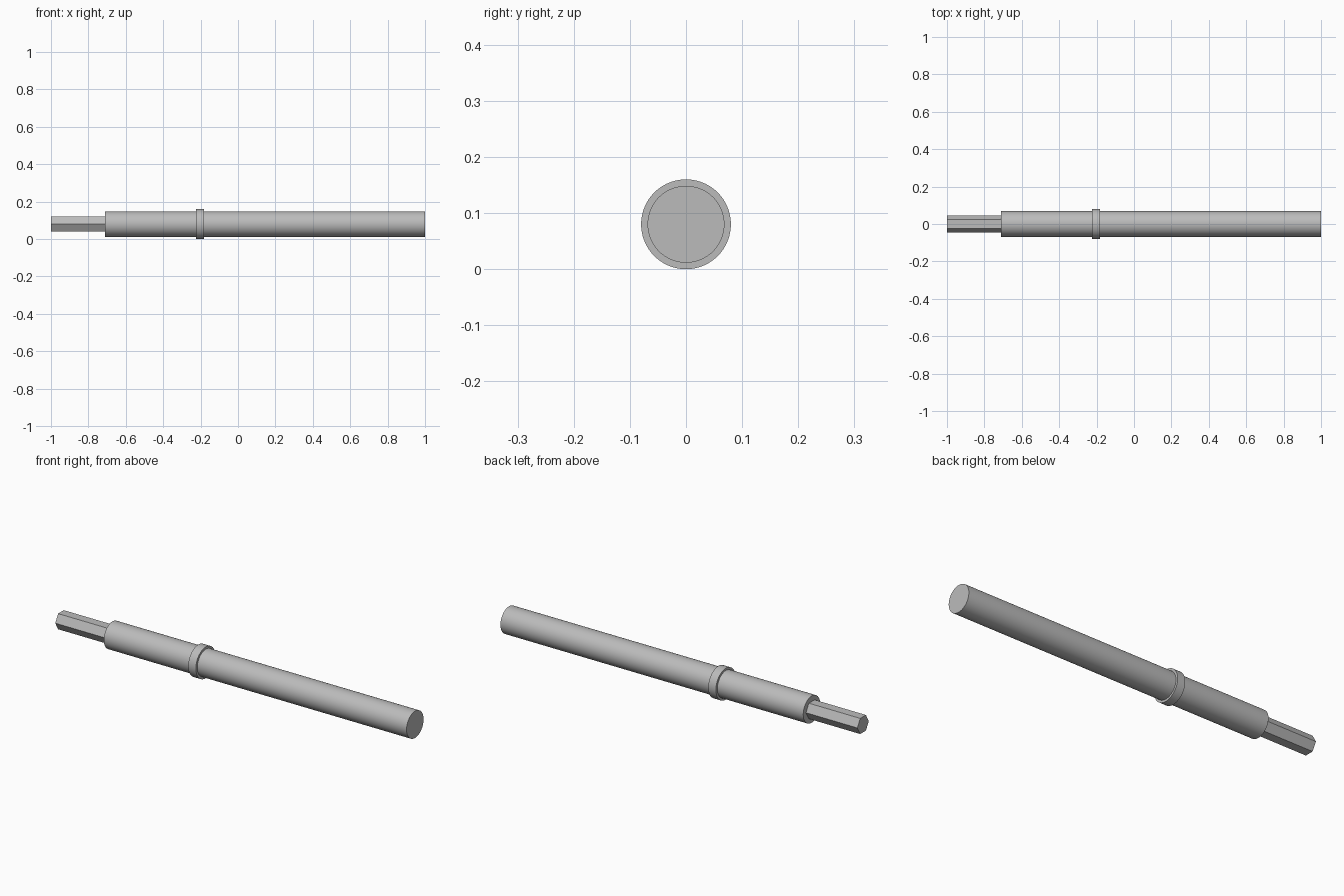
import bpy
import math

cube = bpy.data.objects.get("Cube")
if cube:
    bpy.data.objects.remove(cube, do_unlink=True)

AXIS_Z = 0.08

steel = bpy.data.materials.new("grey_steel")
steel.use_nodes = True
colour = (0.5, 0.5, 0.5, 1)
steel.diffuse_color = colour
steel.node_tree.nodes["Principled BSDF"].inputs["Base Color"].default_value = colour


def rod(name, x_start, x_end, radius, sides, spin=0):
    """Prism lying along the x axis, centred on the shared axis."""
    bpy.ops.mesh.primitive_cylinder_add(
        vertices=sides, radius=radius, depth=x_end - x_start,
        location=((x_start + x_end) / 2, 0, AXIS_Z),
        rotation=(spin, math.pi / 2, 0))
    obj = bpy.context.object
    obj.name = name
    bpy.ops.object.transform_apply(location=False, rotation=True, scale=False)
    obj.data.materials.append(steel)
    bpy.ops.object.shade_smooth_by_angle(angle=math.radians(30))
    return obj


# Long round body
rod("round_shaft", -0.71, 1.0, 0.0685, 96)

# Raised stop ring
rod("collar", -0.225, -0.182, 0.08, 96)

# Six-sided drive end, flat on top with corners towards front and back
rod("hex_shank", -1.0, -0.71, 0.046, 6)
